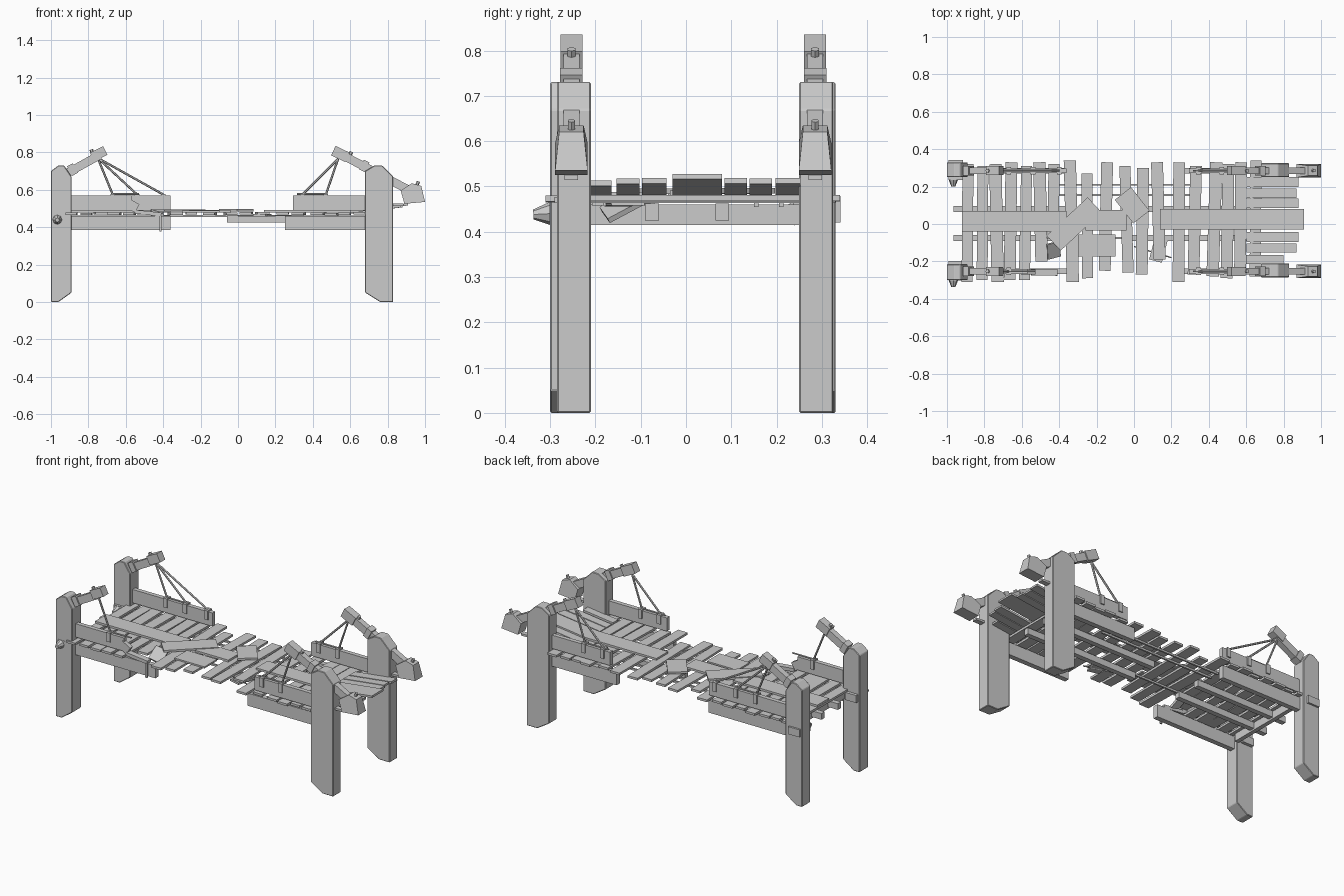
import bpy
import math
import random
from mathutils import Vector

random.seed(4)
old = bpy.data.objects.get("Cube")
if old:
    bpy.data.objects.remove(old)

# One weathered grey for everything
GREY = bpy.data.materials.new("weathered grey")
GREY.use_nodes = True
GREY.diffuse_color = (0.6, 0.6, 0.6, 1)
GREY.node_tree.nodes["Principled BSDF"].inputs["Base Color"].default_value = GREY.diffuse_color


def prism(name, profile, y0, y1):
    """Extrude a clockwise x-z outline along y."""
    n = len(profile)
    verts = [(x, y, z) for y in (y0, y1) for x, z in profile]
    faces = [tuple(range(n - 1, -1, -1)), tuple(range(n, 2 * n))]
    faces += [(i, (i + 1) % n, (i + 1) % n + n, i + n) for i in range(n)]
    mesh = bpy.data.meshes.new(name)
    mesh.from_pydata(verts, [], faces)
    mesh.materials.append(GREY)
    obj = bpy.data.objects.new(name, mesh)
    bpy.context.collection.objects.link(obj)
    return obj


def box(name, centre, size, rot=(0, 0, 0)):
    x, y, z = (s / 2 for s in size)
    obj = prism(name, [(-x, -z), (-x, z), (x, z), (x, -z)], -y, y)
    obj.location = centre
    obj.rotation_euler = [math.radians(a) for a in rot]


def span(name, x, y, z):
    """Box given by its limits on each axis."""
    box(name, [sum(r) / 2 for r in (x, y, z)], [r[1] - r[0] for r in (x, y, z)])


def bar(name, a, b, y, width, height):
    """Square beam between two x-z points."""
    dx, dz = b[0] - a[0], b[1] - a[1]
    box(name, ((a[0] + b[0]) / 2, y, (a[1] + b[1]) / 2),
        (math.hypot(dx, dz), width, height), (0, -math.degrees(math.atan2(dz, dx)), 0))


def rod(name, a, b, r0=0.006, r1=None, sides=6):
    a, b = Vector(a), Vector(b)
    bpy.ops.mesh.primitive_cone_add(vertices=sides, radius1=r0, radius2=r0 if r1 is None else r1,
                                    depth=(b - a).length, location=(a + b) / 2)
    obj = bpy.context.object
    obj.name = name
    obj.rotation_euler = (b - a).to_track_quat("Z", "Y").to_euler()
    obj.data.materials.append(GREY)


# Four posts with slanted feet and chamfered heads
low = [(-1, 0), (-1, 0.7), (-0.96, 0.73), (-0.93, 0.73), (-0.89, 0.67), (-0.89, 0.05), (-0.96, 0)]
high = [(0.68, 0.05), (0.68, 0.7), (0.73, 0.73), (0.77, 0.73), (0.83, 0.67), (0.83, 0), (0.76, 0)]
for name, outline, y0, y1 in (("right_front_post", low, -0.30, -0.215), ("right_back_post", low, 0.25, 0.33),
                              ("left_front_post", high, -0.285, -0.21), ("left_back_post", high, 0.25, 0.325)):
    post = prism(name, outline, y0, y1)
    bevel = post.modifiers.new("worn edges", "BEVEL")
    bevel.width = 0.003
    bevel.segments = 1

for side, y in (("front", -0.253), ("back", 0.285)):
    # Arms on the plain end
    bar(f"right_{side}_arm", (-0.93, 0.68), (-0.74, 0.785), y, 0.035, 0.045)
    bar(f"right_{side}_arm_head", (-0.78, 0.775), (-0.71, 0.81), y, 0.048, 0.052)
    bar(f"right_{side}_arm_sleeve", (-0.90, 0.70), (-0.87, 0.716), y, 0.05, 0.058)
    rod(f"right_{side}_arm_pin", (-0.77, y, 0.78), (-0.785, y, 0.815), 0.01)

    # Arms with counterweights
    bar(f"left_{side}_arm", (0.55, 0.79), (0.93, 0.59), y, 0.035, 0.045)
    bar(f"left_{side}_arm_head", (0.51, 0.81), (0.585, 0.773), y, 0.048, 0.056)
    bar(f"left_{side}_arm_sleeve", (0.66, 0.735), (0.69, 0.72), y, 0.05, 0.058)
    rod(f"left_{side}_arm_pin", (0.59, y, 0.77), (0.607, y, 0.803), 0.01)
    weight = prism(f"{side}_counterweight", [(0.87, 0.595), (0.93, 0.635), (0.98, 0.62), (1, 0.535), (0.89, 0.525)],
                   y - 0.036, y + 0.036)
    for v in weight.data.vertices:
        if v.co.z > 0.6:
            v.co.y = y + (v.co.y - y) * 0.75
    rod(f"{side}_weight_pin", (0.95, y, 0.61), (0.965, y, 0.645), 0.009)
    box(f"{side}_weight_toe", (0.855, y, 0.52), (0.06, 0.03, 0.012))

    # Collar and pointed bolt around each plain post
    yc = y + 0.004
    box(f"{side}_collar", (-0.953, yc, 0.443), (0.075, 0.105, 0.045))
    rod(f"{side}_collar_bolt", (-0.966, yc - 0.05, 0.44), (-0.966, yc - 0.088, 0.438), 0.026, 0.011, 8)

    # Side rails with clips, rods and lower beams
    end = -0.57 if side == "front" else -0.36
    span(f"right_{side}_rail", (-0.89, end), (y - 0.013, y + 0.013), (0.49, 0.57))
    span(f"left_{side}_rail", (0.295, 0.68), (y - 0.013, y + 0.013), (0.49, 0.57))
    span(f"right_{side}_lower_beam", (-0.89, -0.36), (y - 0.015, y + 0.015), (0.385, 0.46))
    span(f"left_{side}_lower_beam", (0.25, 0.68), (y - 0.015, y + 0.015), (0.385, 0.46))
    clips = [0.345, 0.47] + ([-0.67] if side == "front" else [-0.67, -0.54, -0.40])
    for x in clips:
        box(f"{side}_rail_clip", (x, y, 0.55), (0.025, 0.04, 0.055))
        apex = (0.535, y, 0.765) if x > 0 else (-0.75, y, 0.77)
        rod(f"{side}_stay_rod", apex, (x, y, 0.575))
    rod(f"left_{side}_tie_rod", (0.315, y, 0.577), (0.47, y, 0.577), 0.005)
    rod(f"right_{side}_tie_rod", (-0.68, y, 0.577), (-0.53, y, 0.577), 0.005)

# Snapped piece of the broken front rail
box("broken_rail_piece", (-0.48, -0.257, 0.475), (0.14, 0.035, 0.02), (0, 6, 0))
box("broken_rail_end", (-0.565, -0.257, 0.515), (0.06, 0.026, 0.05), (0, 30, 0))
box("hanging_splinter", (-0.415, -0.272, 0.42), (0.012, 0.012, 0.085))

# Inner bearers and cross beam
for y in (-0.075, 0.08):
    span("right_bearer", (-0.965, -0.36), (y - 0.015, y + 0.015), (0.425, 0.462))
    span("left_bearer", (-0.06, 0.68), (y - 0.015, y + 0.015), (0.425, 0.462))
for y in (-0.075, 0.155, 0.21):
    span("thin_stringer", (-0.4, 0.35), (y - 0.005, y + 0.005), (0.455, 0.466))
span("cross_beam", (-0.9, -0.875), (-0.215, 0.25), (0.415, 0.46))

# Deck planks across the walkway: centre x, near edge, far edge
deck = [(-0.89, -0.31, 0.32), (-0.81, -0.30, 0.31), (-0.735, -0.31, 0.32), (-0.66, -0.30, 0.33),
        (-0.58, -0.30, 0.31), (-0.50, -0.20, 0.33), (-0.43, -0.08, 0.32), (-0.335, -0.31, 0.34),
        (-0.25, -0.29, 0.27), (-0.15, -0.25, 0.33), (-0.04, -0.26, 0.31), (0.045, -0.27, 0.30),
        (0.13, -0.19, 0.33), (0.24, -0.31, 0.33), (0.325, -0.27, 0.31), (0.43, -0.28, 0.33),
        (0.50, -0.29, 0.32), (0.57, -0.27, 0.33), (0.65, -0.28, 0.34)]
for x, y0, y1 in deck:
    box("deck_plank", (x, (y0 + y1) / 2, 0.472 + random.uniform(-0.002, 0.002)),
        (random.uniform(0.058, 0.068), y1 - y0, 0.013), (0, 0, random.uniform(-2, 2)))

# Central walking boards, some knocked askew
for x, y, length, turn in ((-0.73, 0.015, 0.38, 0), (-0.46, 0.015, 0.2, 0), (-0.32, 0.0, 0.3, 43),
                           (-0.15, 0.02, 0.22, 0), (-0.01, 0.1, 0.16, -52), (0.38, 0.025, 0.48, 0)):
    box("walk_board", (x, y, 0.485 + abs(turn) * 0.0001), (length, 0.11, 0.012), (0, 0, turn))

# Loose broken boards
box("tilted_board", (-0.43, -0.14, 0.458), (0.075, 0.09, 0.012), (30, 20, 15))
box("loose_board", (0.13, -0.14, 0.464), (0.07, 0.12, 0.012), (0, 0, -15))
box("patch_board", (-0.2, -0.115, 0.483), (0.2, 0.12, 0.01))
rod("loose_stick", (0, -0.12, 0.46), (0.2, -0.18, 0.46), 0.004)

# Rising ramp boards beside the counterweights
for y, width, x1 in ((0.225, 0.055, 0.88), (0.165, 0.05, 0.87), (0.11, 0.05, 0.88), (0.025, 0.11, 0.91),
                     (-0.07, 0.055, 0.88), (-0.128, 0.05, 0.87), (-0.19, 0.05, 0.80)):
    lift = 0.008 if width > 0.1 else 0
    box("ramp_board", ((0.6 + x1) / 2, y, 0.495 + lift), (x1 - 0.6, width, 0.012), (0, -7, 0))
